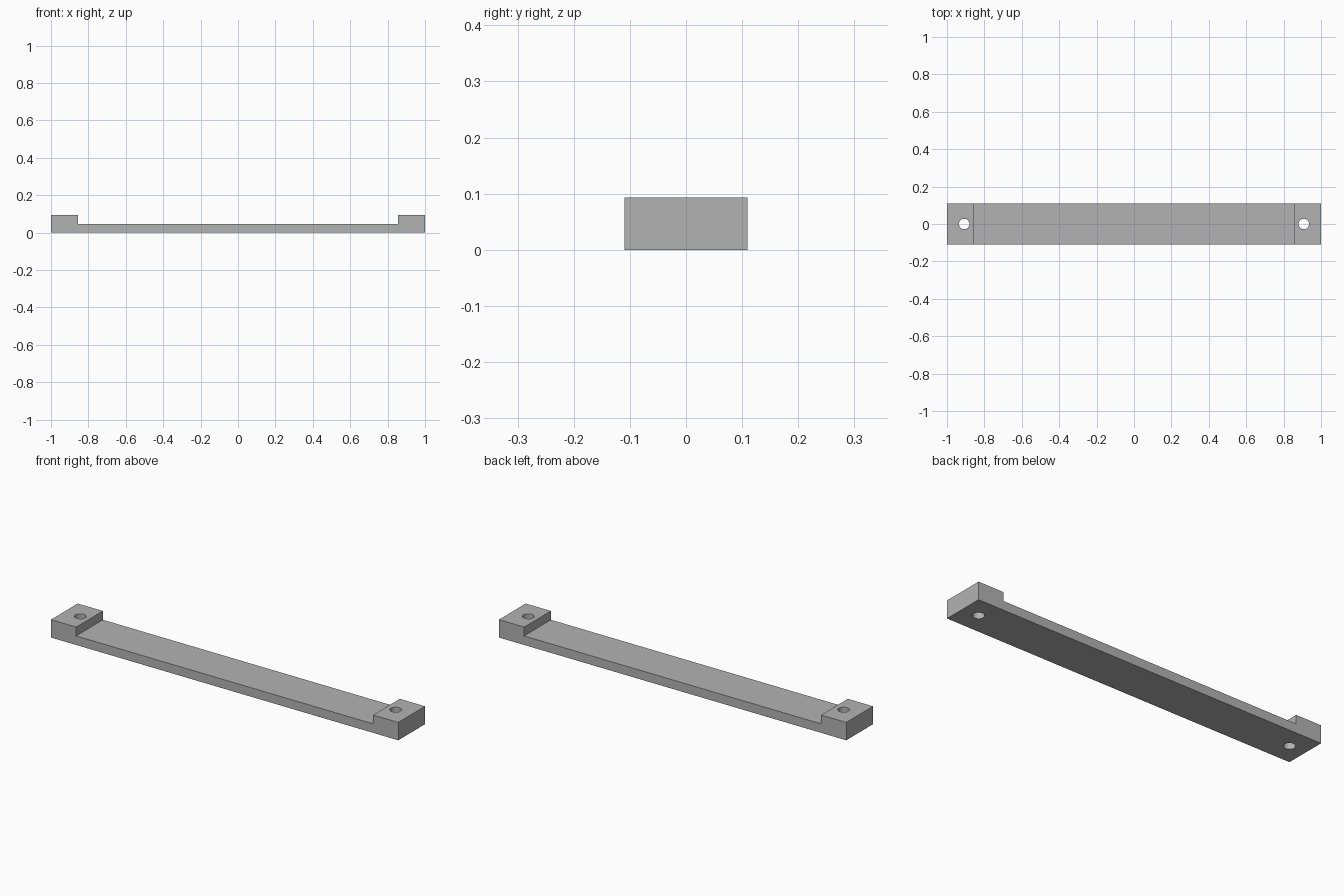
import bpy
import bmesh

cube = bpy.data.objects.get("Cube")
if cube:
    bpy.data.objects.remove(cube, do_unlink=True)

HALF_LENGTH, HALF_WIDTH = 1.0, 0.11
STRIP_Z, BLOCK_Z, BLOCK_X = 0.047, 0.093, 0.855
HOLE_X, HOLE_RADIUS = 0.908, 0.028

grey = bpy.data.materials.new("plain grey")
grey.use_nodes = True
colour = (0.45, 0.45, 0.45, 1)
grey.diffuse_color = colour
grey.node_tree.nodes["Principled BSDF"].inputs["Base Color"].default_value = colour

# Bar: mirrored side profile with raised end blocks, extruded across the width
half = [(HALF_LENGTH, 0), (HALF_LENGTH, BLOCK_Z), (BLOCK_X, BLOCK_Z), (BLOCK_X, STRIP_Z)]
profile = half + [(-x, z) for x, z in reversed(half)]
bm = bmesh.new()
face = bm.faces.new([bm.verts.new((x, -HALF_WIDTH, z)) for x, z in profile])
extruded = bmesh.ops.extrude_face_region(bm, geom=[face])["geom"]
bmesh.ops.translate(bm, vec=(0, 2 * HALF_WIDTH, 0),
                    verts=[v for v in extruded if isinstance(v, bmesh.types.BMVert)])
bmesh.ops.recalc_face_normals(bm, faces=bm.faces)
mesh = bpy.data.meshes.new("mounting_bar")
bm.to_mesh(mesh)
bm.free()
bar = bpy.data.objects.new("mounting_bar", mesh)
bpy.context.collection.objects.link(bar)
mesh.materials.append(grey)

# Screw holes: a vertical cutter through each end block
for side, sign in (("left", 1), ("right", -1)):
    bpy.ops.mesh.primitive_cylinder_add(vertices=32, radius=HOLE_RADIUS, depth=0.3,
                                        location=(sign * HOLE_X, 0, BLOCK_Z / 2))
    cutter = bpy.context.object
    cutter.name = side + "_hole_cutter"
    cutter.data.materials.append(grey)
    cutter.hide_render = True
    cutter.hide_set(True)
    cut = bar.modifiers.new(side + " hole", "BOOLEAN")
    cut.operation = "DIFFERENCE"
    cut.solver = "EXACT"
    cut.object = cutter

# Smooth hole walls, crisp outer edges
bpy.ops.object.select_all(action="DESELECT")
bpy.context.view_layer.objects.active = bar
bar.select_set(True)
for modifier in list(bar.modifiers):
    bpy.ops.object.modifier_apply(modifier=modifier.name)
bpy.ops.object.shade_smooth_by_angle()
for side in ("left", "right"):
    bpy.data.objects.remove(bpy.data.objects[side + "_hole_cutter"], do_unlink=True)
